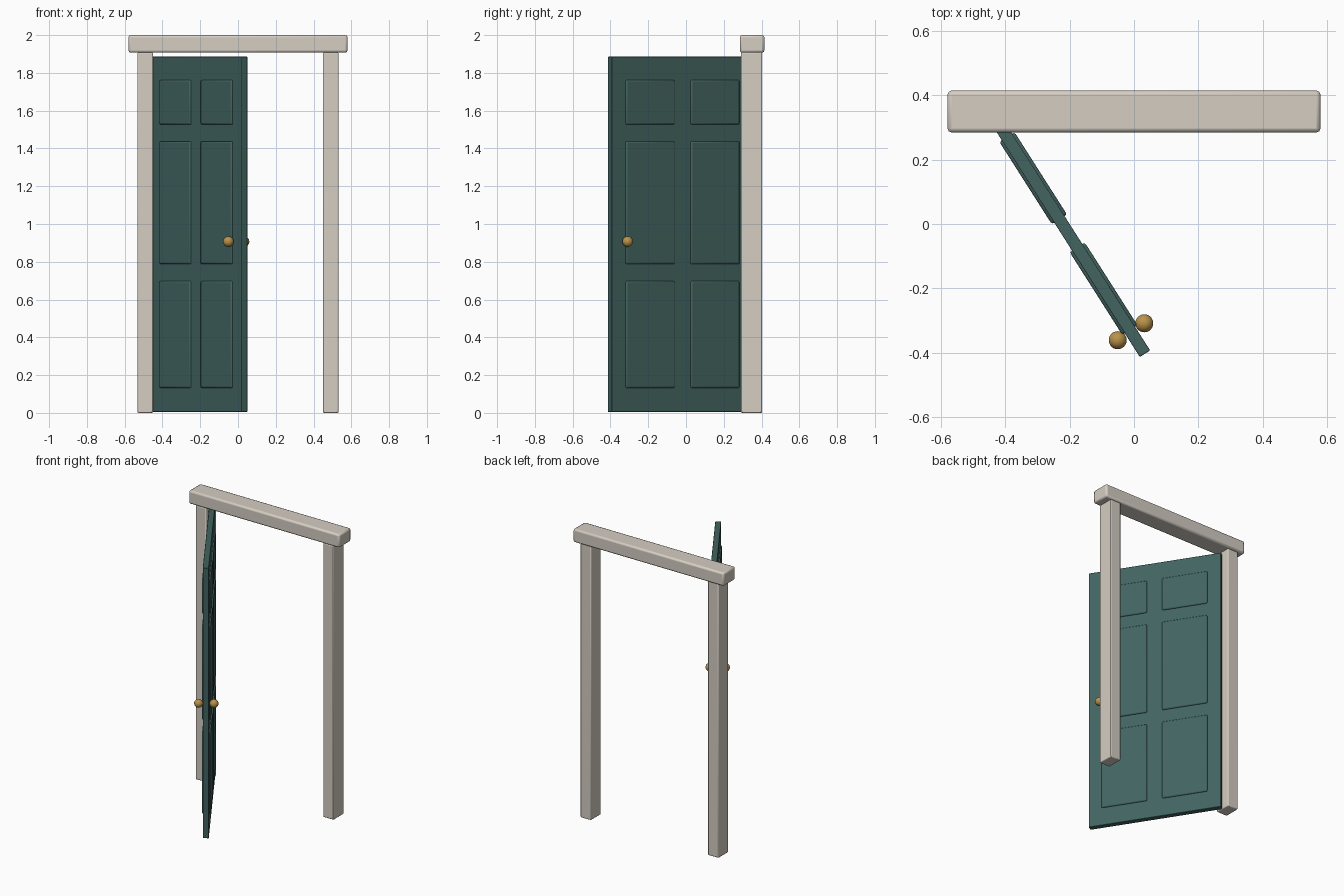
import bpy
from math import radians
from mathutils import Matrix, Vector

cube = bpy.data.objects.get("Cube")
if cube:
    bpy.data.objects.remove(cube, do_unlink=True)


def material(name, colour):
    m = bpy.data.materials.new(name)
    m.use_nodes = True
    m.diffuse_color = (*colour, 1)
    m.node_tree.nodes["Principled BSDF"].inputs["Base Color"].default_value = (*colour, 1)
    return m


CREAM = material("warm_cream", (0.66, 0.61, 0.54))
GREEN = material("deep_teal", (0.054, 0.125, 0.116))
BRASS = material("brass", (0.48, 0.29, 0.07))


def finish(ob, name, mat):
    ob.name = name
    ob.data.materials.append(mat)
    bpy.ops.object.shade_smooth_by_angle(angle=radians(50))
    return ob


def box(name, lo, hi, mat, bevel):
    """Bevelled box between two opposite corners."""
    lo, hi = Vector(lo), Vector(hi)
    bpy.ops.mesh.primitive_cube_add(size=1)
    ob = bpy.context.object
    ob.data.transform(Matrix.Translation((lo + hi) / 2) @ Matrix.Diagonal((*(hi - lo), 1)))
    mod = ob.modifiers.new("soft_edges", "BEVEL")
    mod.width = bevel
    mod.segments = 2
    return finish(ob, name, mat)


# Frame: two posts and the lintel
for side, x0, x1 in (("right", -0.532, -0.45), ("left", 0.45, 0.532)):
    box(side + "_post", (x0, 0.291, 0), (x1, 0.403, 1.908), CREAM, 0.006)
box("lintel", (-0.58, 0.285, 1.907), (0.58, 0.415, 2), CREAM, 0.012)

# Door, built closed along +x from its hinge, then swung open
WIDTH, HALF = 0.89, 0.019
door_parts = [box("door_slab", (0, -HALF, 0.005), (WIDTH, HALF, 1.886), GREEN, 0.003)]

# Raised panels showing on both faces
rows = {"lower": (0.132, 0.698), "middle": (0.787, 1.438), "upper": (1.526, 1.762)}
columns = {"hinge": (0.09, 0.395), "latch": (0.497, 0.803)}
for row, (z0, z1) in rows.items():
    for column, (x0, x1) in columns.items():
        door_parts.append(box(f"{row}_{column}_panel", (x0, -0.028, z0),
                              (x1, 0.028, z1), GREEN, 0.008))

# Knobs
for side, y in (("outer", -0.049), ("inner", 0.049)):
    bpy.ops.mesh.primitive_uv_sphere_add(segments=24, ring_count=16, radius=0.028)
    knob = finish(bpy.context.object, side + "_knob", BRASS)
    knob.data.transform(Matrix.Translation((WIDTH - 0.081, y, 0.907)))
    door_parts.append(knob)

for part in door_parts:
    part.location = (-0.444, 0.347, 0)
    part.rotation_euler.z = radians(-57.5)
